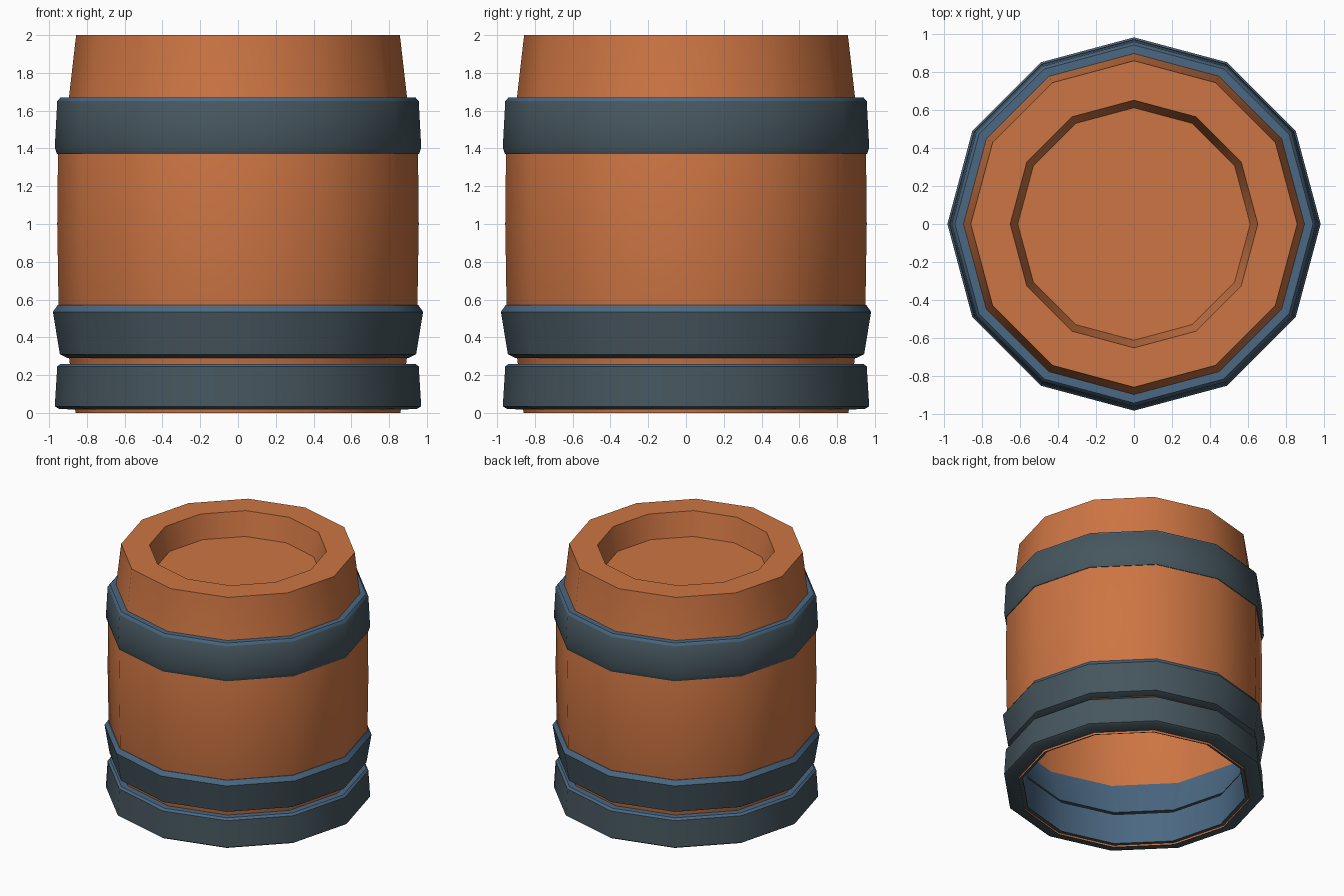
import bpy, bmesh, math

if "Cube" in bpy.data.objects:
    bpy.data.objects.remove(bpy.data.objects["Cube"])

SIDES = 12


def material(name, rgb):
    m = bpy.data.materials.new(name)
    m.diffuse_color = (*rgb, 1.0)
    m.use_nodes = True
    m.node_tree.nodes["Principled BSDF"].inputs["Base Color"].default_value = m.diffuse_color
    return m


wood = material("orange_wood", (0.61, 0.178, 0.056))
slate = material("slate_metal", (0.061, 0.093, 0.112))
blue = material("blue_metal", (0.069, 0.138, 0.223))


def lathe(name, profile, mats, closed=False, cap=False, slot=lambda i: 0):
    """Revolve (radius, z) points; slot(i) gives the material of segment i."""
    bm = bmesh.new()
    rings = []
    for r, z in profile:
        rings.append([bm.verts.new((r * math.cos(2 * math.pi * k / SIDES),
                                    r * math.sin(2 * math.pi * k / SIDES), z))
                      for k in range(SIDES)])
    n = len(rings)
    for i in range(n if closed else n - 1):
        a, b = rings[i], rings[(i + 1) % n]
        for k in range(SIDES):
            j = (k + 1) % SIDES
            f = bm.faces.new((a[k], a[j], b[j], b[k]))
            f.material_index = slot(i)
    if cap:
        bm.faces.new(rings[-1])
    for f in bm.faces:
        f.smooth = True
    me = bpy.data.meshes.new(name)
    bm.to_mesh(me)
    bm.free()
    for m in mats:
        me.materials.append(m)
    me.set_sharp_from_angle(angle=math.radians(40))
    ob = bpy.data.objects.new(name, me)
    bpy.context.collection.objects.link(ob)
    return ob


# Barrel shell: open underneath, with a recessed lid on top
lathe("barrel_body",
      [(0.86, 0), (0.895, 0.30), (0.95, 0.57), (0.957, 1.0), (0.953, 1.38),
       (0.895, 1.67), (0.857, 2.0), (0.65, 2.0), (0.61, 1.81)],
      [wood], cap=True)

# Hoops: outer faces slate, top and inner faces blue
# (the first three segments of each profile are the underside and outer face)
hoops = {
    "bottom_hoop": [(0.83, 0.015), (0.95, 0.022), (0.97, 0.035),
                    (0.957, 0.245), (0.94, 0.26), (0.83, 0.26)],
    "lower_hoop": [(0.85, 0.29), (0.90, 0.29), (0.943, 0.31),
                   (0.98, 0.535), (0.955, 0.57), (0.945, 0.57)],
    "upper_hoop": [(0.90, 1.37), (0.958, 1.37), (0.97, 1.405),
                   (0.957, 1.65), (0.94, 1.67), (0.88, 1.67)],
}
for name, profile in hoops.items():
    lathe(name, profile, [slate, blue], closed=True,
          slot=lambda i: 0 if i < 3 else 1)
